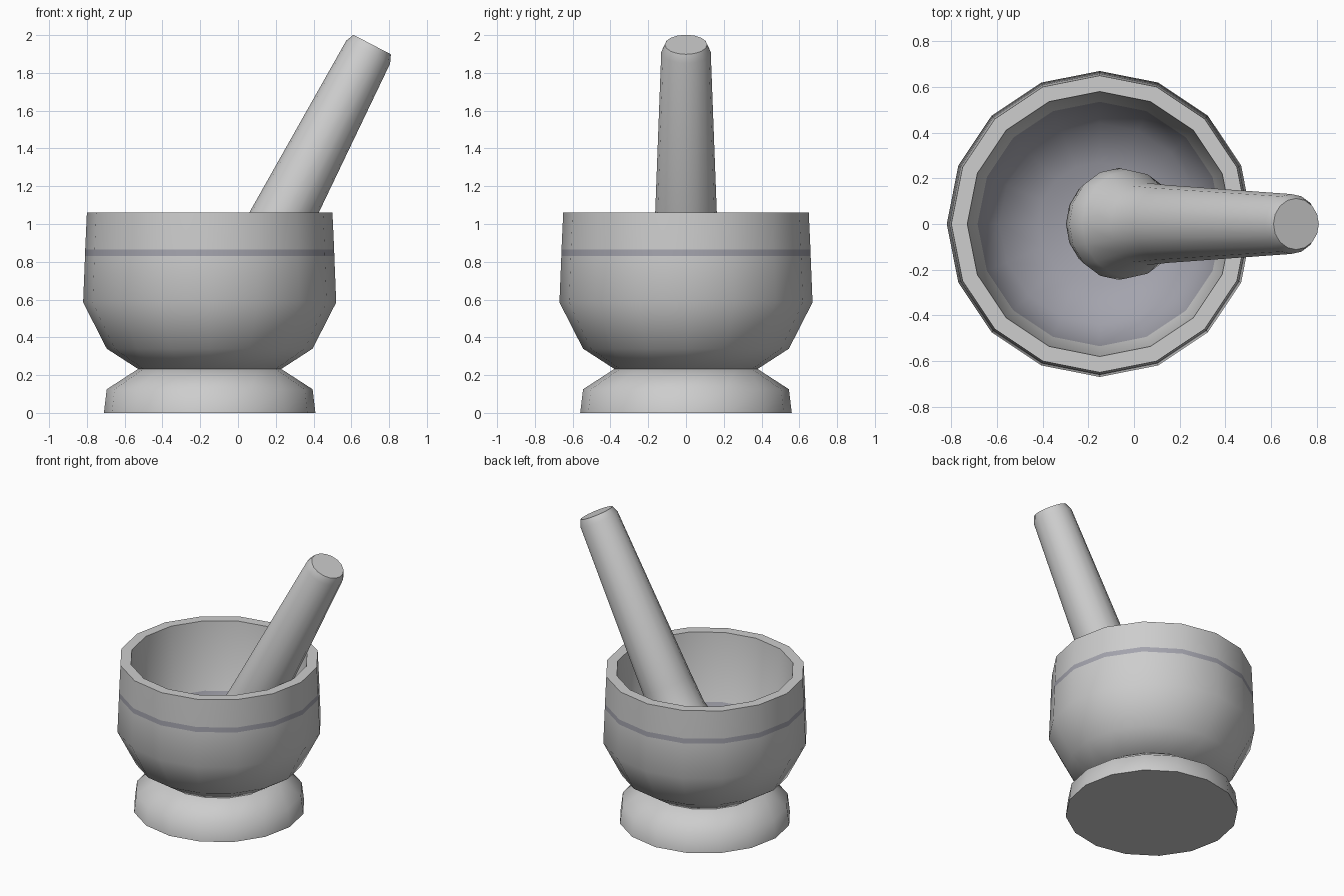
import bpy, bmesh, math
from mathutils import Matrix, Vector

if "Cube" in bpy.data.objects:
    bpy.data.objects.remove(bpy.data.objects["Cube"])


def material(name, rgb):
    m = bpy.data.materials.new(name)
    m.diffuse_color = (*rgb, 1)
    m.use_nodes = True
    m.node_tree.nodes["Principled BSDF"].inputs["Base Color"].default_value = m.diffuse_color
    return m


STONE = material("light stone grey", (0.61, 0.61, 0.61))
ACCENT = material("blue grey", (0.37, 0.37, 0.42))


def lathe(name, profile, matrix, accent=(), sides=16, smooth=58):
    """Spin (radius, height) points round z; accent lists band indices in blue grey."""
    bm = bmesh.new()
    rings = []
    for r, z in profile:
        n = 1 if r == 0 else sides
        rings.append([bm.verts.new((r * math.cos(math.tau * i / sides),
                                    r * math.sin(math.tau * i / sides), z)) for i in range(n)])
    for k, (a, b) in enumerate(zip(rings, rings[1:])):
        for i in range(sides):
            j = (i + 1) % sides
            if len(a) == 1:
                f = bm.faces.new((a[0], b[j], b[i]))
            elif len(b) == 1:
                f = bm.faces.new((a[i], a[j], b[0]))
            else:
                f = bm.faces.new((a[i], a[j], b[j], b[i]))
            f.material_index = int(k in accent)
    bmesh.ops.recalc_face_normals(bm, faces=bm.faces)
    bm.transform(matrix)
    mesh = bpy.data.meshes.new(name)
    bm.to_mesh(mesh)
    bm.free()
    mesh.materials.append(STONE)
    mesh.materials.append(ACCENT)
    ob = bpy.data.objects.new(name, mesh)
    bpy.context.collection.objects.link(ob)
    bpy.ops.object.select_all(action='DESELECT')
    ob.select_set(True)
    bpy.context.view_layer.objects.active = ob
    bpy.ops.object.shade_smooth_by_angle(angle=math.radians(smooth))
    return ob


centre = Matrix.Translation((-0.15, 0, 0))

# Foot
lathe("foot", [(0, 0), (0.56, 0), (0.545, 0.125), (0.375, 0.235), (0, 0.235)], centre)

# Bowl: outside wall with painted stripe, rim, inside wall, coloured hollow
lathe("bowl", [(0, 0.23), (0.375, 0.23), (0.545, 0.34), (0.67, 0.585), (0.66, 0.83),
               (0.659, 0.865), (0.65, 1.06), (0.58, 1.06), (0.535, 0.58),
               (0.44, 0.41), (0.27, 0.325), (0, 0.30)],
      centre, accent=(4, 8, 9, 10))

# Pestle: heavy rounded head, tapering handle, tilted to the right
tilt = math.radians(27.5)
axis = Vector((math.sin(tilt), 0, math.cos(tilt)))
end = Vector((0.71, 0, 1.95))
length = 1.86
place = Matrix.Translation(end - axis * length) @ Matrix.Rotation(tilt, 4, 'Y')
lathe("pestle", [(0, 0), (0.13, 0.025), (0.215, 0.09), (0.245, 0.18), (0.235, 0.28),
                 (0.18, 0.44), (0.17, 0.65), (0.131, length - 0.045),
                 (0.112, length), (0, length)], place)
